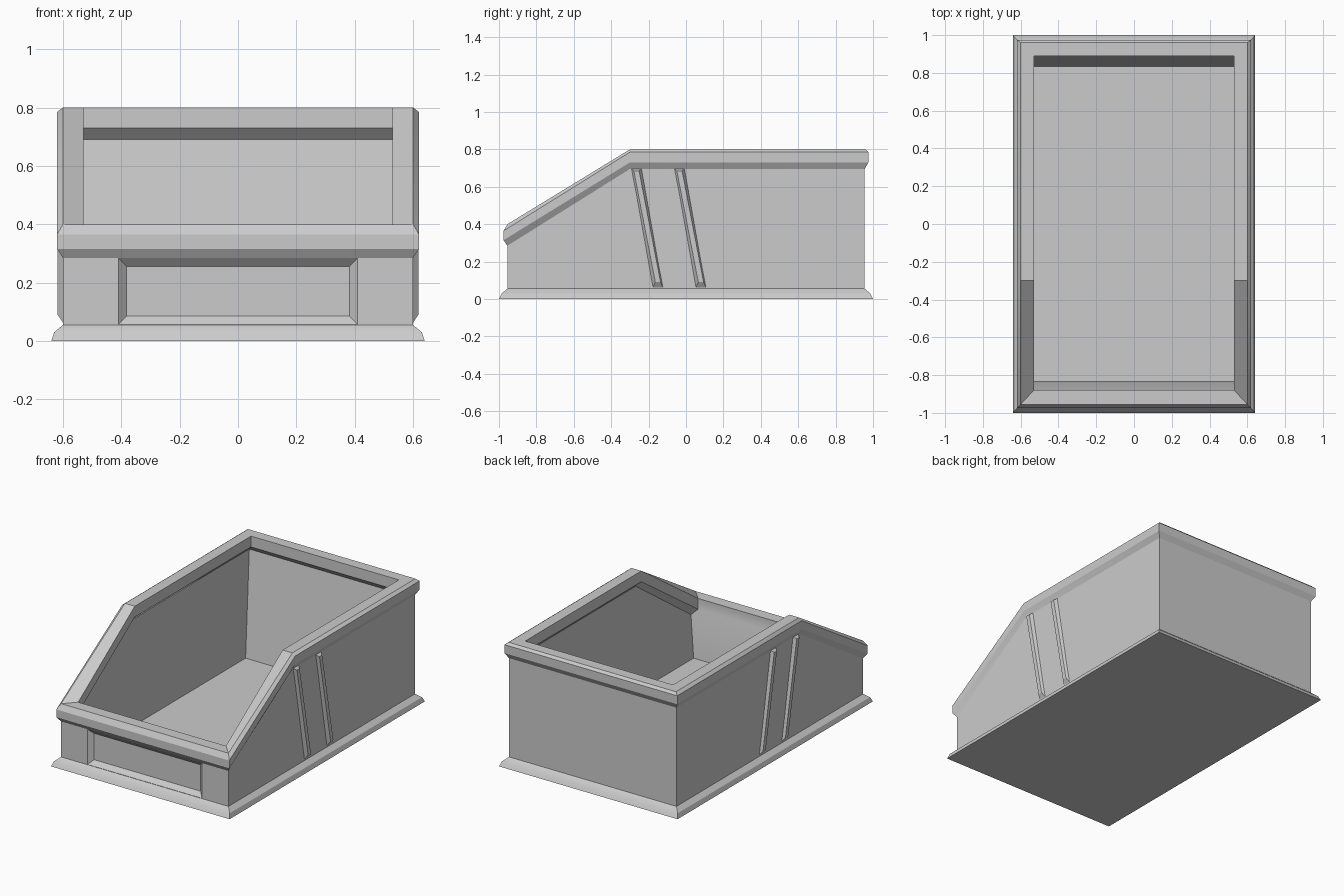
import bpy, bmesh

if "Cube" in bpy.data.objects:
    bpy.data.objects.remove(bpy.data.objects["Cube"])


def make_object(name, bm):
    bmesh.ops.recalc_face_normals(bm, faces=bm.faces)
    mesh = bpy.data.meshes.new(name)
    bm.to_mesh(mesh)
    bm.free()
    obj = bpy.data.objects.new(name, mesh)
    bpy.context.collection.objects.link(obj)
    return obj


def loft(name, loops):
    """Bridge a list of equal closed loops and cap both ends."""
    bm = bmesh.new()
    rings = [[bm.verts.new(p) for p in loop] for loop in loops]
    n = len(rings[0])
    for a, b in zip(rings, rings[1:]):
        for i in range(n):
            j = (i + 1) % n
            bm.faces.new((a[i], a[j], b[j], b[i]))
    bm.faces.new(rings[0])
    bm.faces.new(rings[-1])
    return make_object(name, bm)


def bin_loop(x, y_front, y_back, z_front, z_back, y_mid=-0.30):
    """Plan outline whose sides bend from the low front up to the level back."""
    right = [(x, y_front, z_front), (x, y_mid, z_back), (x, y_back, z_back)]
    return right + [(-px, py, pz) for px, py, pz in reversed(right)]


# Bin shell: flared foot, outer walls, chamfered rim, tapered interior
bin_shell = loft("bin_shell", [bin_loop(*s) for s in (
    (0.64, -1.00, 1.00, 0.00, 0.00),
    (0.63, -0.985, 0.985, 0.03, 0.03),
    (0.60, -0.955, 0.955, 0.055, 0.055),
    (0.60, -0.955, 0.955, 0.285, 0.695),
    (0.62, -0.975, 0.975, 0.315, 0.73),
    (0.62, -0.975, 0.975, 0.365, 0.785),
    (0.60, -0.955, 0.96, 0.40, 0.80),
    (0.53, -0.88, 0.89, 0.40, 0.80),
    (0.53, -0.88, 0.89, 0.33, 0.73),
    (0.57, -0.865, 0.93, 0.29, 0.69),
    (0.53, -0.835, 0.835, 0.03, 0.03),
)])


# Shallow label recess in the front wall
def recess_loop(x, y, z0, z1):
    return [(-x, y, z0), (x, y, z0), (x, y, z1), (-x, y, z1)]


cutter = loft("recess_cutter", [
    recess_loop(0.412, -0.957, 0.055, 0.286),
    recess_loop(0.382, -0.928, 0.085, 0.256),
])
cutter.hide_render = True
cut = bin_shell.modifiers.new("front_recess", "BOOLEAN")
cut.operation = "DIFFERENCE"
cut.solver = "EXACT"
cut.object = cutter
bpy.context.view_layer.objects.active = bin_shell
bin_shell.select_set(True)
bpy.ops.object.modifier_apply(modifier=cut.name)
bpy.data.objects.remove(cutter)
bpy.ops.object.shade_smooth_by_angle(angle=0.5)


# Two leaning ribs on each side wall
def side_rib(name, y_top, side):
    y_bottom = y_top + 0.115

    def quad(x, half, z0, z1):
        pts = [(y_bottom - half, z0), (y_bottom + half, z0),
               (y_top + half, z1), (y_top - half, z1)]
        return [(side * x, y, z) for y, z in pts]

    loft(name, [quad(0.595, 0.03, 0.055, 0.70), quad(0.618, 0.014, 0.09, 0.685)])


for side, label in ((1, "right"), (-1, "left")):
    side_rib("front_rib_" + label, -0.265, side)
    side_rib("rear_rib_" + label, -0.035, side)
